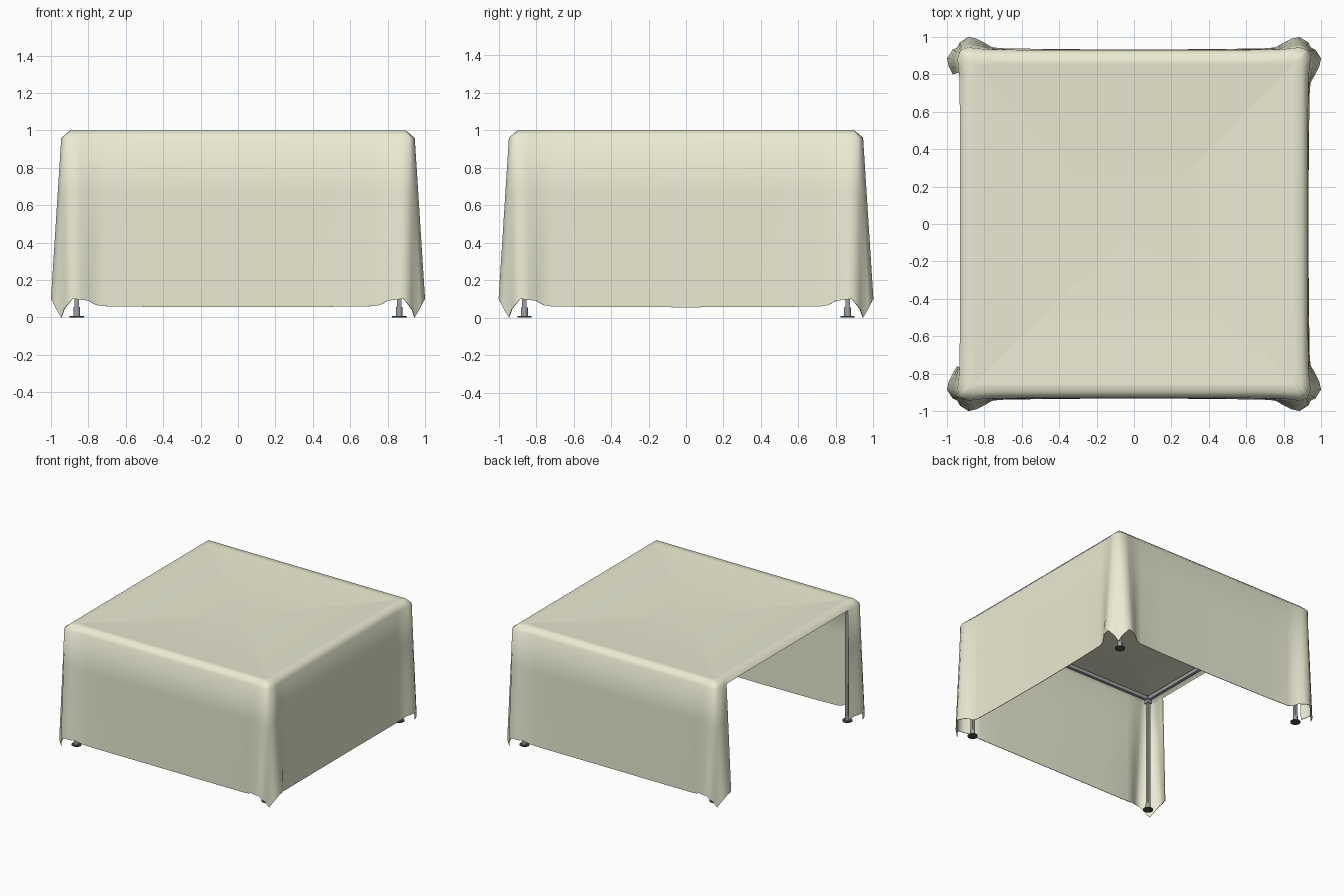
import bpy, bmesh
from math import radians

if "Cube" in bpy.data.objects:
    bpy.data.objects.remove(bpy.data.objects["Cube"])


def material(name, rgb):
    m = bpy.data.materials.new(name)
    m.diffuse_color = (*rgb, 1)
    m.use_nodes = True
    m.node_tree.nodes["Principled BSDF"].inputs["Base Color"].default_value = m.diffuse_color
    return m


cloth_mat = material("cream_cloth", (0.83, 0.83, 0.65))
metal_mat = material("grey_metal", (0.35, 0.35, 0.35))
dark_mat = material("dark_foot", (0.08, 0.08, 0.08))


def finish(ob, name, mat, angle=40):
    ob.name = name
    ob.data.materials.append(mat)
    bpy.ops.object.select_all(action='DESELECT')
    bpy.context.view_layer.objects.active = ob
    ob.select_set(True)
    bpy.ops.object.shade_smooth_by_angle(angle=radians(angle))
    return ob


def box(name, loc, size, mat):
    bpy.ops.mesh.primitive_cube_add(size=1, location=loc)
    bpy.context.object.scale = size
    bpy.ops.object.transform_apply(location=False, rotation=False)
    return finish(bpy.context.object, name, mat)


def cyl(name, loc, r, h, mat):
    bpy.ops.mesh.primitive_cylinder_add(vertices=20, radius=r, depth=h, location=loc)
    return finish(bpy.context.object, name, mat)


# Cloth half-side outlines (along side, outward, height), middle to corner
hem = [(0, .932, .055), (.5, .936, .057), (.72, .94, .06), (.76, .946, .067),
       (.80, .97, .09), (.84, .99, .095), (.885, 1.0, .1), (.93, .972, .045), (.945, .945, 0)]
rim = [(0, .931, .96), (.5, .931, .96), (.72, .932, .96), (.77, .933, .96),
       (.81, .936, .96), (.85, .94, .96), (.885, .945, .96), (.918, .934, .96), (.928, .928, .96)]


def lerp(t):
    return [tuple(a + (b - a) * t for a, b in zip(p, q)) for p, q in zip(hem, rim)]


def square(d, z):
    return [(u / .928 * d, d, z) for u, _, _ in rim]


bm = bmesh.new()


def ring(half):
    n = len(half) - 1
    out = []
    for k in range(4):
        for i in range(-n, n):
            u, d, z = half[abs(i)]
            x, y = d, (u if i >= 0 else -u)
            for _ in range(k):
                x, y = -y, x
            out.append(bm.verts.new((x, y, z)))
    return out


# Walls, rounded roof edge, then the gently sagging roof
levels = [hem, lerp(.33), lerp(.67), rim, square(.897, 1.0)]
for d in (.85, .7, .52, .34, .16):
    levels.append(square(d, 1 - .03 * (1 - (d / .897) ** 2)))
rings = [ring(h) for h in levels]
count = len(rings[0])
for r, (lo, hi) in enumerate(zip(rings, rings[1:])):
    for j in range(count):
        side, i = j // 16, j % 16 - 8
        # the left wall stays open between its corner folds
        if side == 2 and r < 3 and -4 <= i < 3:
            continue
        k = (j + 1) % count
        bm.faces.new((lo[j], lo[k], hi[k], hi[j]))
bm.faces.new(rings[-1])
bmesh.ops.delete(bm, geom=[v for v in bm.verts if not v.link_faces], context='VERTS')
mesh = bpy.data.meshes.new("table_cloth")
bm.to_mesh(mesh)
bm.free()
cloth = bpy.data.objects.new("table_cloth", mesh)
bpy.context.collection.objects.link(cloth)
solid = cloth.modifiers.new("thickness", 'SOLIDIFY')
solid.thickness = 0.004
solid.offset = -1
bpy.context.view_layer.objects.active = cloth
cloth.select_set(True)
bpy.ops.object.modifier_apply(modifier="thickness")
finish(cloth, "table_cloth", cloth_mat, 65)

# Posts with adjustable feet
P = 0.862
for sx in (-1, 1):
    for sy in (-1, 1):
        x, y = sx * P, sy * P
        box("post", (x, y, .515), (.024, .024, .93), metal_mat)
        cyl("foot_stem", (x, y, .03), .018, .05, metal_mat)
        cyl("foot_pad", (x, y, .004), .038, .008, dark_mat)
        box("corner_joint", (x, y, .955), (.04, .04, .06), metal_mat)

# Top frame rails between the posts
for s in (-1, 1):
    box("side_rail", (s * P, 0, .965), (.025, 2 * P, .03), metal_mat)
    box("cross_rail", (0, s * P, .965), (2 * P, .025, .03), metal_mat)
